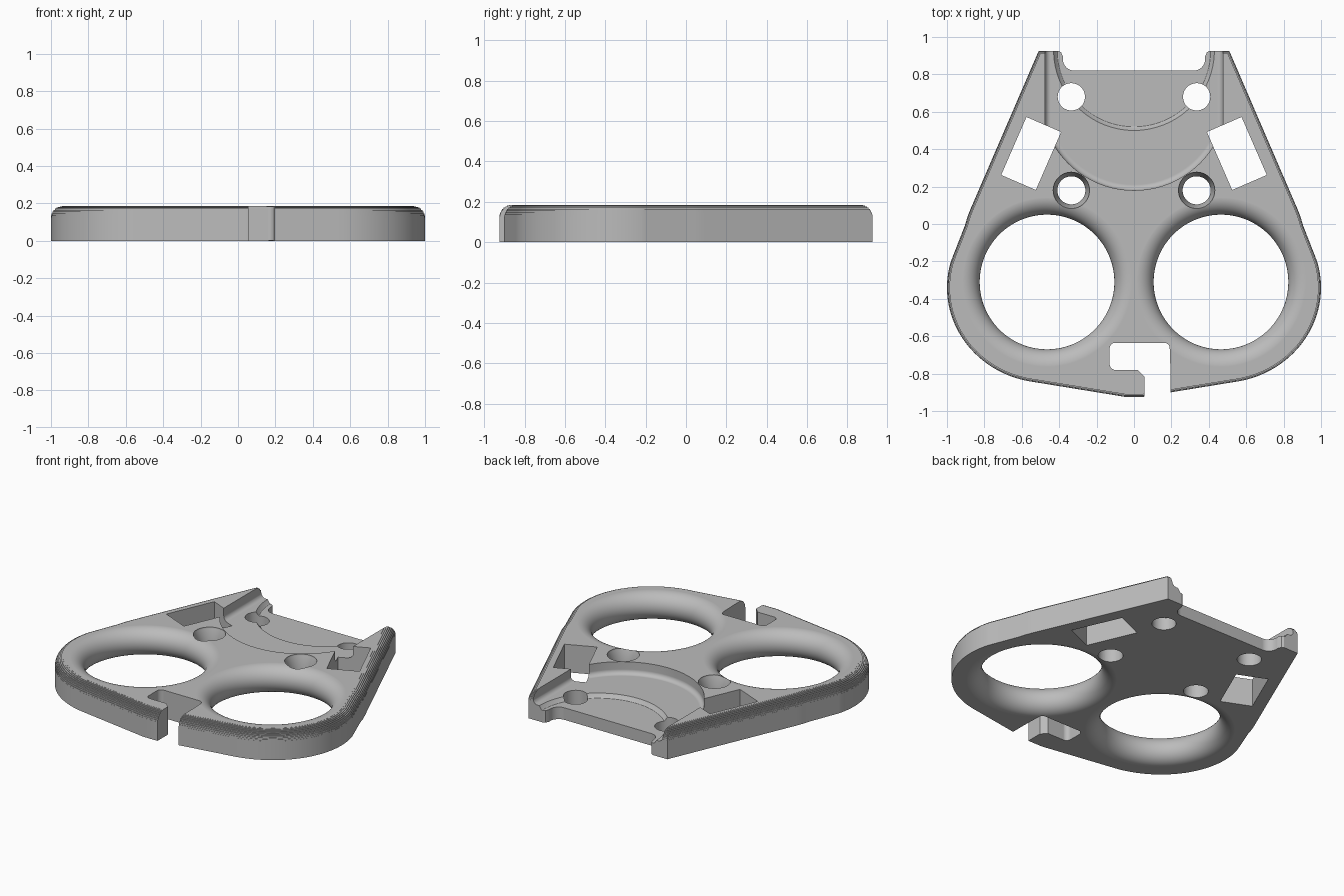
import bpy, bmesh
from math import sin, cos, pi, radians, sqrt
from mathutils import Vector

cube = bpy.data.objects.get("Cube")
if cube:
    bpy.data.objects.remove(cube, do_unlink=True)

HEIGHT = 0.185
FILLET = 0.07
STEPS = 10

grey = bpy.data.materials.new("plain grey")
grey.use_nodes = True
grey.diffuse_color = (0.5, 0.5, 0.5, 1)
grey.node_tree.nodes["Principled BSDF"].inputs["Base Color"].default_value = (0.5, 0.5, 0.5, 1)


def loft(name, rings):
    """Closed solid through rings of equal point count, listed bottom to top."""
    bm = bmesh.new()
    loops = [[bm.verts.new(p) for p in ring] for ring in rings]
    n = len(loops[0])
    for a, b in zip(loops, loops[1:]):
        for i in range(n):
            j = (i + 1) % n
            bm.faces.new((a[i], a[j], b[j], b[i]))
    bm.faces.new(loops[0][::-1])
    bm.faces.new(loops[-1])
    bmesh.ops.recalc_face_normals(bm, faces=bm.faces)
    mesh = bpy.data.meshes.new(name)
    bm.to_mesh(mesh)
    bm.free()
    mesh.materials.append(grey)
    obj = bpy.data.objects.new(name, mesh)
    bpy.context.collection.objects.link(obj)
    return obj


def inset(pts, d):
    """Move every side of a convex counter-clockwise outline inwards by d."""
    out = []
    for i, p in enumerate(pts):
        a = (p - pts[i - 1]).normalized()
        b = (pts[(i + 1) % len(pts)] - p).normalized()
        na, nb = Vector((-a.y, a.x)), Vector((-b.y, b.x))
        out.append(p + (na + nb) * d / (1 + na.dot(nb)))
    return out


def rounded(corners, segs=8):
    """Polygon from (x, y, radius) corners, with each corner rounded."""
    out = []
    for i, (x, y, r) in enumerate(corners):
        p = Vector((x, y))
        if r == 0:
            out.append(p)
            continue
        u = (Vector(corners[i - 1][:2]) - p).normalized()
        v = (Vector(corners[(i + 1) % len(corners)][:2]) - p).normalized()
        t = r / math_tan_half(u, v)
        centre = p + (u + v).normalized() * sqrt(r * r + t * t)
        a, b = p + u * t - centre, p + v * t - centre
        for k in range(segs + 1):
            f = k / segs
            out.append(centre + a.lerp(b, f).normalized() * r)
    return out


def math_tan_half(u, v):
    c = u.dot(v)
    return sqrt((1 - c) / (1 + c))


def at(pts, z):
    return [(p.x, p.y, z) for p in pts]


def prism(name, pts, z0=-0.1, z1=0.4):
    return loft(name, [at(pts, z0), at(pts, z1)])


def circle(cx, cy, r, n=96):
    return [Vector((cx + r * cos(2 * pi * i / n), cy + r * sin(2 * pi * i / n))) for i in range(n)]


def lathe(name, cx, cy, profile, n=96):
    return loft(name, [at(circle(cx, cy, r, n), z) for r, z in profile])


def cut(cutter):
    mod = body.modifiers.new("cut", "BOOLEAN")
    mod.operation = "DIFFERENCE"
    mod.solver = "EXACT"
    mod.object = cutter
    bpy.context.view_layer.objects.active = body
    bpy.ops.object.modifier_apply(modifier=mod.name)
    bpy.data.objects.remove(cutter, do_unlink=True)


# Plate outline: right half from the front tip to the rear prong, then mirrored
half = [Vector((0.05, -0.924))]
for k in range(37):
    t = radians(-82 + 98 * k / 36)
    half.append(Vector((0.46 + 0.54 * cos(t), -0.34 + 0.51 * sin(t))))
half += [Vector(p) for p in ((0.905, -0.01), (0.89, 0.04), (0.87, 0.09), (0.51, 0.925))]
outline = half + [Vector((-p.x, p.y)) for p in reversed(half)]

# Body with a finely terraced round along its upper edge
rings = [at(outline, 0)]
for k in range(STEPS):
    ring = inset(outline, FILLET * (1 - cos(pi / 2 * k / STEPS)))
    top = HEIGHT - FILLET + FILLET * sin(pi / 2 * (k + 1) / STEPS)
    if k:
        rings.append(at(ring, rings[-1][0][2]))
    rings.append(at(ring, top))
body = loft("plate", rings)

# Outer recess: disc with straight flanks and a coved floor edge
recess = []
for k in range(41):
    t = pi + pi * k / 40
    x = max(-0.475, min(0.475, 0.5 * cos(t)))
    recess.append(Vector((x, 0.68 - sqrt(0.25 - x * x) if abs(x) < 0.475 else 0.524)))
recess = [p for i, p in enumerate(recess) if i == 0 or (p - recess[i - 1]).length > 1e-5]
recess += [Vector((0.475, 1.2)), Vector((-0.475, 1.2))]
FLOOR, COVE = 0.105, 0.03
rings = []
for k in range(7):
    t = pi / 2 * k / 6
    rings.append(at(inset(recess, COVE * (1 - sin(t))), FLOOR + COVE * (1 - cos(t))))
rings.append(at(recess, 0.4))
cut(loft("outer_recess", rings))

# Inner, slightly deeper recess
cut(lathe("inner_recess", 0, 0.93, [(0.41, 0.08), (0.416, 0.084), (0.43, 0.105), (0.43, 0.4)], 128))

# Rear gap between the prongs
cut(prism("rear_gap", rounded([
    (-0.38, 0.82, 0.06), (0.38, 0.82, 0.06), (0.38, 0.895, 0), (0.39, 0.918, 0), (0.41, 0.93, 0),
    (0.41, 1.1, 0), (-0.41, 1.1, 0), (-0.41, 0.93, 0), (-0.39, 0.918, 0), (-0.38, 0.895, 0)])))

# Finger holes with a fully rounded rim, screw holes and slanted windows
R = HEIGHT / 2
rim = [(0.36 + R * (1 - cos(t)), R + R * sin(t))
       for t in (radians(-85 + 170 * k / 24) for k in range(25))]
rim = [(0.36 + R, -0.05), (0.36 + R, 0.0)] + rim + [(0.36 + R, HEIGHT), (0.36 + R, 0.3)]
for side in (-1, 1):
    cut(lathe("finger_hole", side * 0.465, -0.31, rim, 128))
    cut(lathe("rear_screw_hole", side * 0.335, 0.68, [(0.073, -0.1), (0.073, 0.4)], 48))
    cut(lathe("front_screw_hole", side * 0.335, 0.18,
              [(0.075, -0.1), (0.075, 0.11), (0.097, 0.175), (0.097, 0.4)], 48))
    window = [Vector((side * x, y)) for x, y in ((0.575, 0.572), (0.39, 0.492), (0.525, 0.182), (0.71, 0.262))]
    cut(prism("window", window))

# Hooked slot at the front edge
cut(prism("front_slot", rounded([
    (0.055, -1.1, 0), (0.195, -1.1, 0), (0.195, -0.78, 0), (0.19, -0.635, 0.03),
    (-0.13, -0.635, 0.03), (-0.13, -0.78, 0.03), (0.02, -0.78, 0), (0.055, -0.815, 0)])))

# Smooth rounds, crisp edges
bpy.ops.object.select_all(action="DESELECT")
body.select_set(True)
bpy.context.view_layer.objects.active = body
bpy.ops.object.shade_smooth_by_angle(angle=radians(25))
weighted = body.modifiers.new("even shading", "WEIGHTED_NORMAL")
weighted.keep_sharp = True
